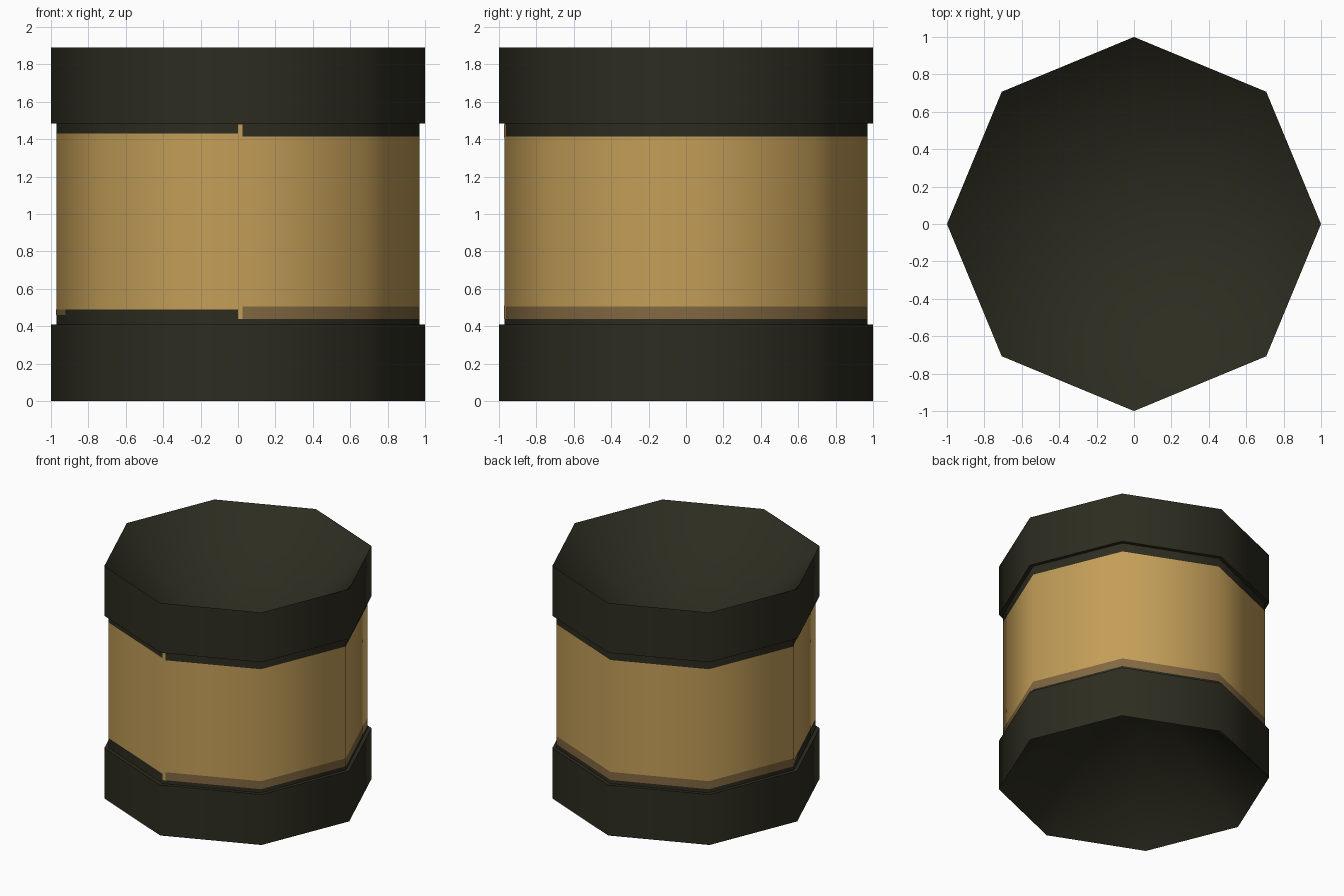
import bpy, bmesh, math
from mathutils import Vector

if "Cube" in bpy.data.objects:
    bpy.data.objects.remove(bpy.data.objects["Cube"])


def material(name, rgb):
    m = bpy.data.materials.new(name)
    lin = [((c / 255 + 0.055) / 1.055) ** 2.4 for c in rgb]
    m.diffuse_color = (*lin, 1)
    m.use_nodes = True
    m.node_tree.nodes["Principled BSDF"].inputs["Base Color"].default_value = m.diffuse_color
    return m


dark = material("dark olive", (45, 44, 32))
tan = material("tan", (195, 158, 88))
brown = material("brown", (130, 104, 65))

HEIGHT, BODY_BASE, BODY_TOP = 1.89, 0.41, 1.485
BODY_R, RECESS = 0.97, 0.94


def octagon(r):
    return [Vector((math.cos(i * math.pi / 4), math.sin(i * math.pi / 4), 0)) * r
            for i in range(8)]


def finish(name, bm, materials):
    bmesh.ops.recalc_face_normals(bm, faces=bm.faces)
    mesh = bpy.data.meshes.new(name)
    bm.to_mesh(mesh)
    bm.free()
    for m in materials:
        mesh.materials.append(m)
    ob = bpy.data.objects.new(name, mesh)
    bpy.context.collection.objects.link(ob)
    return ob


def smooth(ob):
    bpy.ops.object.select_all(action='DESELECT')
    ob.select_set(True)
    bpy.context.view_layer.objects.active = ob
    bpy.ops.object.shade_smooth_by_angle(angle=math.radians(70))


# Octagonal end caps: ledge ring, outer wall and a hollow conical end
def cap(name, ledge_z, end_z, apex_z):
    bm = bmesh.new()
    rings = [[bm.verts.new((p.x, p.y, z)) for p in octagon(r)]
             for r, z in ((BODY_R - 0.01, ledge_z), (1, ledge_z), (1, end_z))]
    for a, b in zip(rings, rings[1:]):
        for i in range(8):
            j = (i + 1) % 8
            bm.faces.new((a[i], a[j], b[j], b[i]))
    apex = bm.verts.new((0, 0, apex_z))
    rim = rings[-1]
    for i in range(8):
        bm.faces.new((rim[i], rim[(i + 1) % 8], apex))
    smooth(finish(name, bm, [dark]))


cap("bottom_cap", BODY_BASE, 0, RECESS)
cap("top_cap", BODY_TOP, HEIGHT, HEIGHT - RECESS)


# Colour of the body wall: the front left quarter has no brown band
def wall_colour(x, y, z):
    if y < 0 and x < 0:
        return 1 if 0.49 < z < 1.43 else 0
    if z < 0.44 or z > 1.415:
        return 0
    return 2 if z < 0.505 else 1


# Octagonal body, cut at the colour edges
levels = [BODY_BASE, 0.44, 0.49, 0.505, 1.415, 1.43, BODY_TOP]
corners = octagon(BODY_R)
bm = bmesh.new()
rings = [[bm.verts.new((p.x, p.y, z)) for p in corners] for z in levels]
for low, high in zip(rings, rings[1:]):
    for i in range(8):
        j = (i + 1) % 8
        f = bm.faces.new((low[i], low[j], high[j], high[i]))
        f.material_index = wall_colour(*f.calc_center_median())
smooth(finish("body", bm, [dark, tan, brown]))


# Thin plates on the body for the seam beside the front corner and a side patch
def plate(name, corner, t, z0, z1, mat):
    a, c = corners[corner] * 1.003, corners[(corner + 1) % 8] * 1.003
    b = a.lerp(c, t)
    bm = bmesh.new()
    bm.faces.new([bm.verts.new((p.x, p.y, z))
                  for p, z in ((a, z0), (b, z0), (b, z1), (a, z1))])
    ob = finish(name, bm, [mat])
    # Radial normals match the rounded shading of the body
    ob.data.polygons[0].use_smooth = True
    ob.data.normals_split_custom_set_from_vertices(
        [Vector((v.co.x, v.co.y, 0)).normalized() for v in ob.data.vertices])


plate("seam_top", 6, 0.035, 1.41, 1.48, tan)
plate("seam_bottom", 6, 0.035, 0.44, 0.51, tan)
plate("side_patch", 4, 0.18, 0.46, 0.49, brown)
